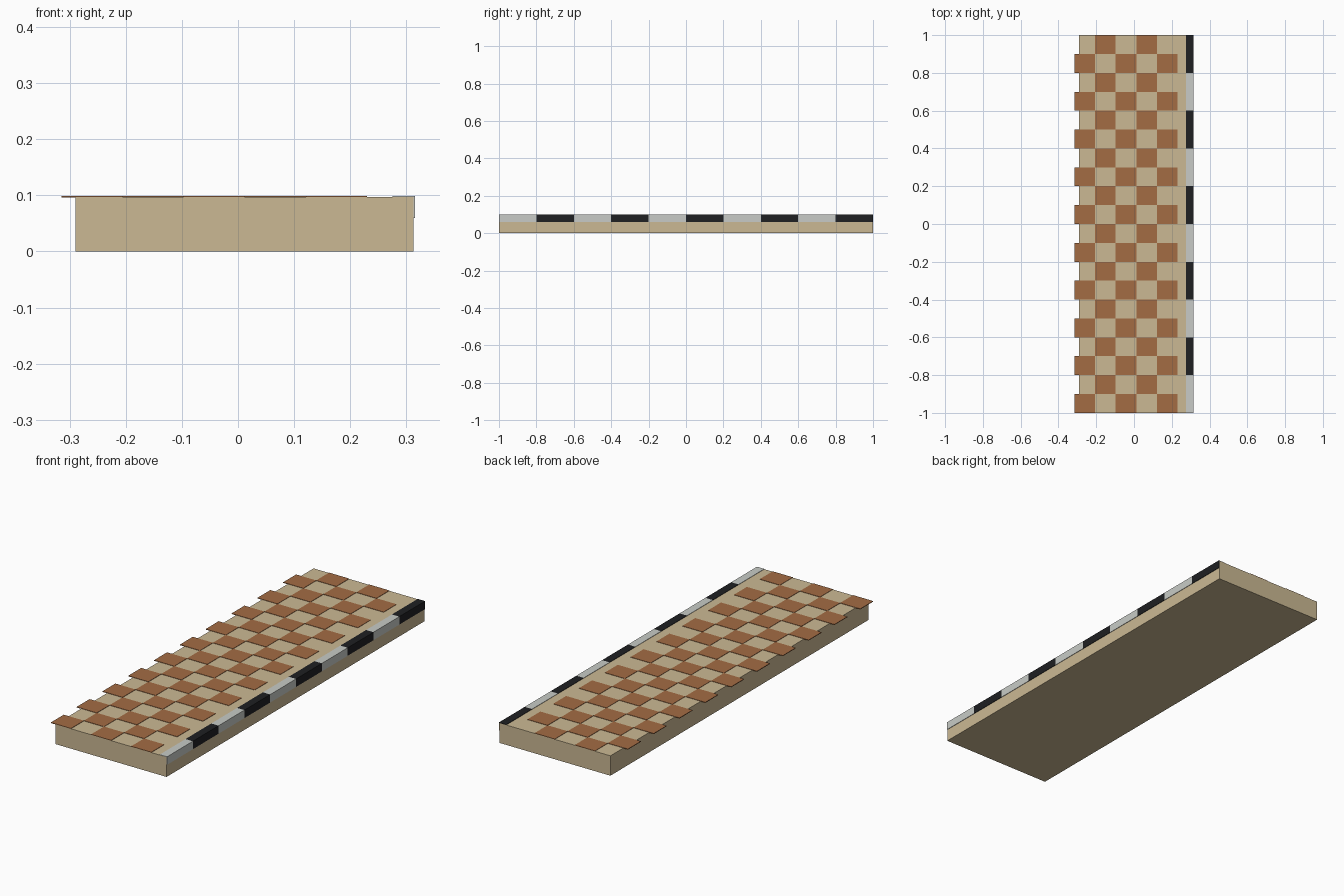
import bpy, bmesh
from mathutils import Matrix, Vector

if "Cube" in bpy.data.objects:
    bpy.data.objects.remove(bpy.data.objects["Cube"])


def material(name, rgb):
    m = bpy.data.materials.new(name)
    m.diffuse_color = (*rgb, 1.0)
    m.use_nodes = True
    m.node_tree.nodes["Principled BSDF"].inputs["Base Color"].default_value = m.diffuse_color
    return m


SAND = material("sand concrete", (0.60, 0.485, 0.295))
BRICK = material("brick red brown", (0.372, 0.15, 0.057))
BLACK = material("curb black", (0.013, 0.014, 0.016))
WHITE = material("curb light grey", (0.58, 0.60, 0.57))


def boxes(name, items, mats):
    """One object from a list of (low corner, high corner, material index)."""
    bm = bmesh.new()
    for lo, hi, idx in items:
        lo, hi = Vector(lo), Vector(hi)
        mat = Matrix.Translation((lo + hi) / 2) @ Matrix.Diagonal((*(hi - lo), 1.0))
        verts = bmesh.ops.create_cube(bm, size=1.0, matrix=mat)["verts"]
        for f in {f for v in verts for f in v.link_faces}:
            f.material_index = idx
    me = bpy.data.meshes.new(name)
    bm.to_mesh(me)
    bm.free()
    for m in mats:
        me.materials.append(m)
    ob = bpy.data.objects.new(name, me)
    bpy.context.collection.objects.link(ob)
    return ob


# Pavement slab
boxes("pavement_slab", [((-0.29, -1, 0), (0.3125, 1, 0.0975), 0)], [SAND])

# Checkerboard of thin paving tiles, overhanging the left edge
PITCH, X0 = 0.109, -0.315
tiles = []
for row in range(20):
    for col in range(5):
        if (row + col) % 2 == 0:
            x, y = X0 + col * PITCH, -1 + row * 0.1
            tiles.append(((x, y, 0.0962), (x + PITCH, y + 0.1, 0.0993), 0))
boxes("paving_tiles", tiles, [BRICK])

# Striped curb along the right edge, ends hidden just inside the slab
curb = []
for i in range(10):
    y0 = -0.9995 if i == 0 else -1 + i * 0.2
    y1 = 0.9995 if i == 9 else -0.8 + i * 0.2
    curb.append(((0.275, y0, 0.06), (0.315, y1, 0.0993), i % 2))
boxes("curb_stripes", curb, [WHITE, BLACK])
